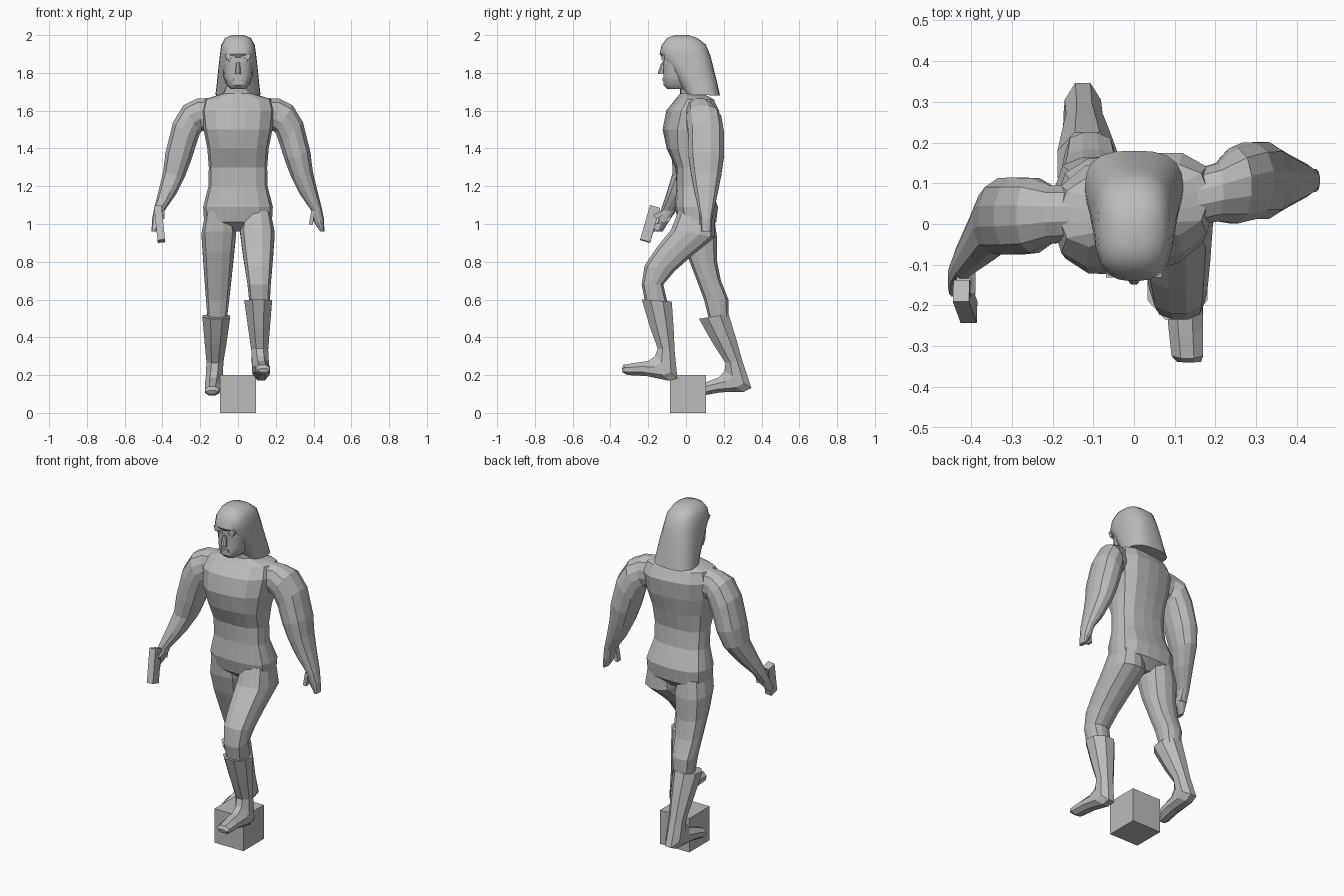
import bpy, bmesh, math
from mathutils import Vector, Matrix

if "Cube" in bpy.data.objects:
    bpy.data.objects.remove(bpy.data.objects["Cube"])

gray = bpy.data.materials.new("plain_gray")
gray.use_nodes = True
tone = (.5, .5, .5, 1)
gray.diffuse_color = tone
gray.node_tree.nodes["Principled BSDF"].inputs["Base Color"].default_value = tone


def finish(name, bm, smooth=False):
    """Turn a bmesh into a named gray object, optionally smooth shaded."""
    bmesh.ops.recalc_face_normals(bm, faces=bm.faces)
    mesh = bpy.data.meshes.new(name)
    bm.to_mesh(mesh)
    bm.free()
    mesh.materials.append(gray)
    part = bpy.data.objects.new(name, mesh)
    bpy.context.collection.objects.link(part)
    if smooth:
        bpy.ops.object.select_all(action='DESELECT')
        bpy.context.view_layer.objects.active = part
        part.select_set(True)
        bpy.ops.object.shade_smooth_by_angle(angle=math.radians(40))
    return part


def loft(name, rings, sides=12, power=3, smooth=False):
    """Skin through rounded sections, each given as (end, opposite end, half-width vector)."""
    bm = bmesh.new()
    loops = []
    for end, opposite, across in rings:
        middle = (end + opposite) / 2
        along = end - middle
        loop = []
        for i in range(sides):
            angle = math.tau * (i + .5) / sides
            c, s = math.cos(angle), math.sin(angle)
            reach = (abs(c) ** power + abs(s) ** power) ** (-1 / power)
            loop.append(bm.verts.new(middle + (along * c + across * s) * reach))
        loops.append(loop)
    for low, high in zip(loops, loops[1:]):
        for i in range(sides):
            j = (i + 1) % sides
            bm.faces.new((low[i], low[j], high[j], high[i]))
    bm.faces.new(loops[0])
    bm.faces.new(loops[-1])
    return finish(name, bm, smooth)


def level(rows):
    """Level sections from rows of front y, back y, height, half width."""
    return [(Vector((0, front, z)), Vector((0, back, z)), Vector((half, 0, 0)))
            for front, back, z, half in rows]


def tilted(rows, x, half_width, drift=0):
    """Tilted sections from rows of front y, z and back y, z, with width by a rule."""
    rings = []
    for i, (fy, fz, by, bz) in enumerate(rows):
        t = i / (len(rows) - 1)
        across = x + drift * t
        rings.append((Vector((across, fy, fz)), Vector((across, by, bz)),
                      Vector((half_width(t), 0, 0))))
    return rings


def box(name, centre, size, pitch=0, roll=0):
    bm = bmesh.new()
    bmesh.ops.create_cube(bm, size=1)
    bm.transform(Matrix.Diagonal((*size, 1)))
    bm.transform(Matrix.Rotation(math.radians(pitch), 4, 'X'))
    bm.transform(Matrix.Rotation(math.radians(roll), 4, 'Y'))
    bm.transform(Matrix.Translation(centre))
    return finish(name, bm)


# Base block
box("base_block", (0, .01, .1), (.19, .19, .2))

# Torso, turned at the chest so its left shoulder sits further back
torso = loft("torso", level([
    (.02, .11, .96, .05), (-.04, .16, 1.01, .18), (-.06, .17, 1.09, .185),
    (-.05, .125, 1.2, .157), (-.055, .115, 1.3, .155), (-.1, .135, 1.4, .163),
    (-.12, .16, 1.5, .183), (-.1, .17, 1.6, .195), (-.05, .14, 1.66, .18),
    (-.03, .09, 1.69, .08), (-.03, .07, 1.76, .055)]), sides=16)
for vert in torso.data.vertices:
    turn = min(max(vert.co.z * 3 - 3.6, 0), 1)
    vert.co.y += .13 * turn * vert.co.x


# Legs: the left steps forward, the right trails
def leg_width(t):
    return min(.075 + .12 * t, .102 - .05 * t)


left_leg = [(-.04, 1.07, .15, 1.03), (-.08, .97, .155, .93), (-.16, .87, .03, .83),
            (-.22, .78, -.06, .75), (-.235, .68, -.12, .68), (-.21, .55, -.09, .55)]
right_leg = [(-.04, 1.07, .15, 1.03), (-.03, .96, .165, .93), (0, .85, .165, .8),
             (.05, .72, .185, .7), (.095, .6, .225, .6), (.12, .5, .225, .5)]
loft("left_leg", tilted(left_leg, .1, leg_width, .015))
loft("right_leg", tilted(right_leg, -.1, leg_width, -.01))


# Boots: one shape, the trailing one moved back and pitched onto its toe
def boot_width(t):
    return max(.074 - .11 * t, .045 - .015 * t ** 6)


boot = [(-.235, .6, -.075, .59), (-.19, .45, -.065, .45), (-.15, .34, -.06, .33),
        (-.165, .3, -.045, .18), (-.2, .275, -.09, .17), (-.27, .265, -.21, .195),
        (-.33, .255, -.31, .2), (-.34, .235, -.335, .215)]
loft("left_boot", tilted(boot, .107, boot_width, .028), sides=8, power=4)
right_boot = loft("right_boot", tilted(boot, -.115, boot_width, -.025), sides=8, power=4)
ankle = Vector((0, -.1, .33))
pitch = Matrix.Rotation(math.radians(13), 4, 'X')
step = Vector((0, .36, -.065))
right_boot.data.transform(Matrix.Translation(ankle + step) @ pitch @ Matrix.Translation(-ankle))

# Arms share an outline of outer x, z and inner x, z; the right one reaches forward
arm = [(.13, 1.67, .13, 1.5), (.22, 1.665, .19, 1.49), (.29, 1.63, .2, 1.48),
       (.345, 1.54, .22, 1.42), (.385, 1.38, .245, 1.34), (.397, 1.28, .28, 1.25),
       (.418, 1.19, .325, 1.16), (.445, 1.08, .388, 1.07), (.457, 1.02, .4, 1.01),
       (.457, .96, .435, .96)]


def arm_rings(side, shoulder_y, spread, swing):
    rings = []
    for outer_x, outer_z, inner_x, inner_z in arm:
        y = shoulder_y + spread * min(outer_x, .35) - swing * max(0, 1.3 - outer_z)
        depth = min(.096, max(.028, .04 + .2 * (outer_z - 1.07)), .07 + .6 * (1.67 - outer_z))
        rings.append((Vector((side * outer_x, y, outer_z)),
                      Vector((side * inner_x, y, inner_z)), Vector((0, depth, 0))))
    return rings


loft("left_arm", arm_rings(1, .03, .22, 0), power=2.3)
loft("right_arm", arm_rings(-1, .03, -.03, .5), power=2.3)
box("left_thumb", (.392, .085, 1.035), (.02, .03, .08), roll=10)
box("right_thumb", (-.4, -.14, 1.05), (.02, .06, .025), pitch=25)

# Pistol
box("pistol_barrel", (-.415, -.19, 1), (.04, .055, .19), pitch=-16, roll=-6)
box("pistol_grip", (-.418, -.13, 1.045), (.035, .1, .04), pitch=-16)
box("trigger_guard", (-.418, -.155, .985), (.016, .035, .035), pitch=-16)

# Head and face
loft("head", level([
    (-.1, .03, 1.715, .04), (-.12, .05, 1.735, .06), (-.12, .07, 1.78, .076),
    (-.12, .08, 1.84, .08), (-.13, .08, 1.9, .08), (-.1, .06, 1.955, .06)]),
    sides=16, smooth=True)
loft("nose", level([
    (-.15, -.11, 1.795, .018), (-.15, -.11, 1.805, .016), (-.13, -.11, 1.855, .01)]),
    sides=8, power=2)
box("lips", (0, -.116, 1.765), (.045, .018, .014))
for name, side in (("left", 1), ("right", -1)):
    box(name + "_brow", (side * .033, -.118, 1.865), (.035, .015, .01))
    # Lock of fringe leaning towards the temple
    box(name + "_lock", (side * .04, -.122, 1.89), (.05, .018, .03), roll=side * 20)


# Hair: rounded crown flowing into a long back
def hair_width(t):
    return .03 + .066 * math.sin(t * math.pi) ** .8 if t < .5 else .072 + .048 * t


hair = [(-.06, 2, .01, 2), (-.1, 1.985, .06, 1.985), (-.13, 1.945, .105, 1.95),
        (-.14, 1.9, .13, 1.89), (-.085, 1.825, .145, 1.83), (-.035, 1.74, .165, 1.75),
        (0, 1.685, .18, 1.68)]
loft("hair", tilted(hair, 0, hair_width), sides=24, power=2.8, smooth=True)
